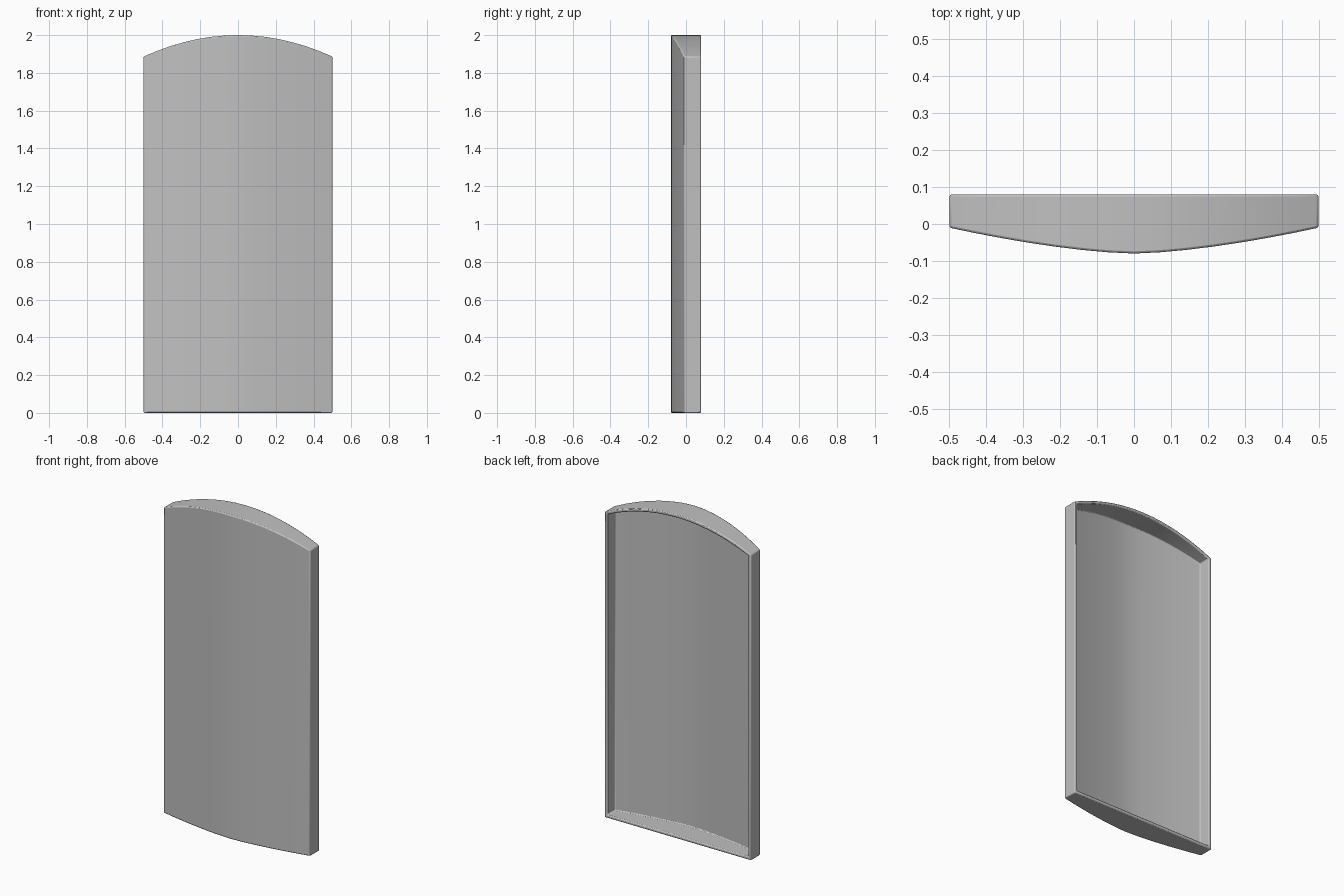
import bpy, bmesh, math

cube = bpy.data.objects.get("Cube")
if cube:
    bpy.data.objects.remove(cube, do_unlink=True)

HALF_W = 0.5      # half width
BACK = 0.08       # y of the open back
WALL = 0.02       # shell thickness
COLS = 14         # columns across the curved front


def front_y(x):
    """Bowed front: deepest in the middle."""
    return -0.08 + 0.07 * (abs(x) / HALF_W) ** 1.55


def top_z(x):
    """Arched top edge."""
    return 2.0 - 0.114 * (x / HALF_W) ** 2


def outline(bm, inset, y_of):
    """Closed loop: bottom row left to right, then the arched top row back."""
    w = HALF_W - inset
    xs = [-w + 2 * w * i / COLS for i in range(COLS + 1)]
    bottom = [bm.verts.new((x, y_of(x), inset)) for x in xs]
    top = [bm.verts.new((x, y_of(x), top_z(x) - inset)) for x in xs]
    return bottom, top


def fill(bm, loop):
    """Curved panel spanning a loop, one strip per column."""
    b, t = loop
    for i in range(COLS):
        bm.faces.new((b[i], b[i + 1], t[i + 1], t[i]))


def bridge(bm, loop_a, loop_b):
    a = loop_a[0] + loop_a[1][::-1]
    b = loop_b[0] + loop_b[1][::-1]
    for i in range(len(a)):
        j = (i + 1) % len(a)
        bm.faces.new((a[i], a[j], b[j], b[i]))


# Hollow panel: curved front, side walls, back rim and recessed inside
bm = bmesh.new()
outer_front = outline(bm, 0, front_y)
outer_back = outline(bm, 0, lambda x: BACK)
inner_back = outline(bm, WALL, lambda x: BACK)
inner_front = outline(bm, WALL, lambda x: front_y(x) + WALL)
fill(bm, outer_front)
bridge(bm, outer_front, outer_back)
bridge(bm, outer_back, inner_back)
bridge(bm, inner_back, inner_front)
fill(bm, inner_front)
bmesh.ops.recalc_face_normals(bm, faces=bm.faces)
mesh = bpy.data.meshes.new("curved_panel_shell")
bm.to_mesh(mesh)
bm.free()
panel = bpy.data.objects.new("curved_panel_shell", mesh)
bpy.context.collection.objects.link(panel)

# Plain grey
grey = bpy.data.materials.new("light_grey")
grey.use_nodes = True
colour = (0.53, 0.53, 0.53, 1)
grey.diffuse_color = colour
grey.node_tree.nodes["Principled BSDF"].inputs["Base Color"].default_value = colour
mesh.materials.append(grey)

# Softened edges
bevel = panel.modifiers.new("soft_edges", 'BEVEL')
bevel.width = 0.006
bevel.segments = 2
bevel.limit_method = 'ANGLE'
bevel.angle_limit = math.radians(30)

bpy.ops.object.select_all(action='DESELECT')
panel.select_set(True)
bpy.context.view_layer.objects.active = panel
bpy.ops.object.shade_smooth_by_angle(angle=math.radians(30))
